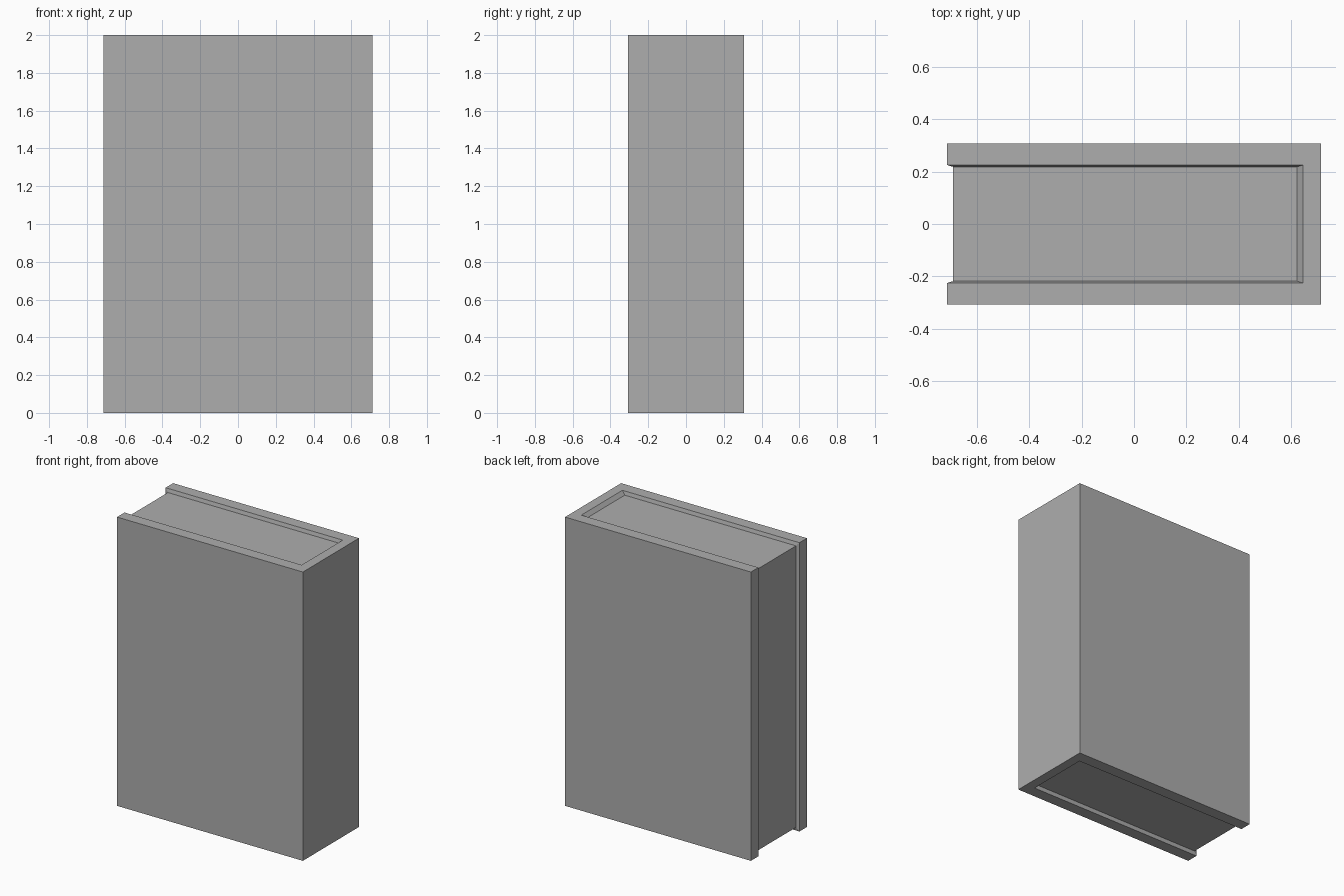
import bpy
import bmesh

cube = bpy.data.objects.get("Cube")
if cube:
    bpy.data.objects.remove(cube, do_unlink=True)

# One plain mid grey for the whole book
GREY = (0.42, 0.42, 0.42, 1.0)
grey = bpy.data.materials.new("mid_grey")
grey.use_nodes = True
grey.diffuse_color = GREY
grey.node_tree.nodes["Principled BSDF"].inputs["Base Color"].default_value = GREY

HEIGHT = 2.0
RECESS = 0.025  # how far the pages sit below the cover's rim


def rectangle(x0, x1, half_depth):
    return [(x0, -half_depth), (x1, -half_depth), (x1, half_depth), (x0, half_depth)]


OUTER = rectangle(-0.712, 0.712, 0.307)   # outside of the cover
RIM = rectangle(-0.712, 0.645, 0.225)     # inner edge of the cover
PAGES = rectangle(-0.69, 0.622, 0.218)    # page block


def ring_pair(bm, outline, inset):
    """Bottom and top ring of vertices for an outline."""
    return [[bm.verts.new((x, y, z)) for x, y in outline]
            for z in (inset, HEIGHT - inset)]


def finish(bm, name):
    bmesh.ops.recalc_face_normals(bm, faces=bm.faces)
    bmesh.ops.dissolve_limit(bm, angle_limit=0.01, verts=bm.verts, edges=bm.edges)
    mesh = bpy.data.meshes.new(name)
    bm.to_mesh(mesh)
    bm.free()
    mesh.materials.append(grey)
    obj = bpy.data.objects.new(name, mesh)
    bpy.context.collection.objects.link(obj)


# Cover: front board, spine and back board with a sloped inner rim
bm = bmesh.new()
outer = ring_pair(bm, OUTER, 0)
rim = ring_pair(bm, RIM, 0)
inner = ring_pair(bm, PAGES, RECESS)
for i in range(3):
    j = i + 1
    for ring in (outer, inner):
        bm.faces.new((ring[0][i], ring[0][j], ring[1][j], ring[1][i]))
    for end in (0, 1):
        for a, b in ((outer, rim), (rim, inner)):
            bm.faces.new((a[end][i], a[end][j], b[end][j], b[end][i]))
# Fore edges of the two boards
for i in (0, 3):
    for a, b in ((outer, rim), (rim, inner)):
        bm.faces.new((a[0][i], a[1][i], b[1][i], b[0][i]))
finish(bm, "book_cover")

# Page block
bm = bmesh.new()
low, high = ring_pair(bm, PAGES, RECESS)
bm.faces.new(low)
bm.faces.new(high)
for i in range(4):
    j = (i + 1) % 4
    bm.faces.new((low[i], low[j], high[j], high[i]))
finish(bm, "page_block")
